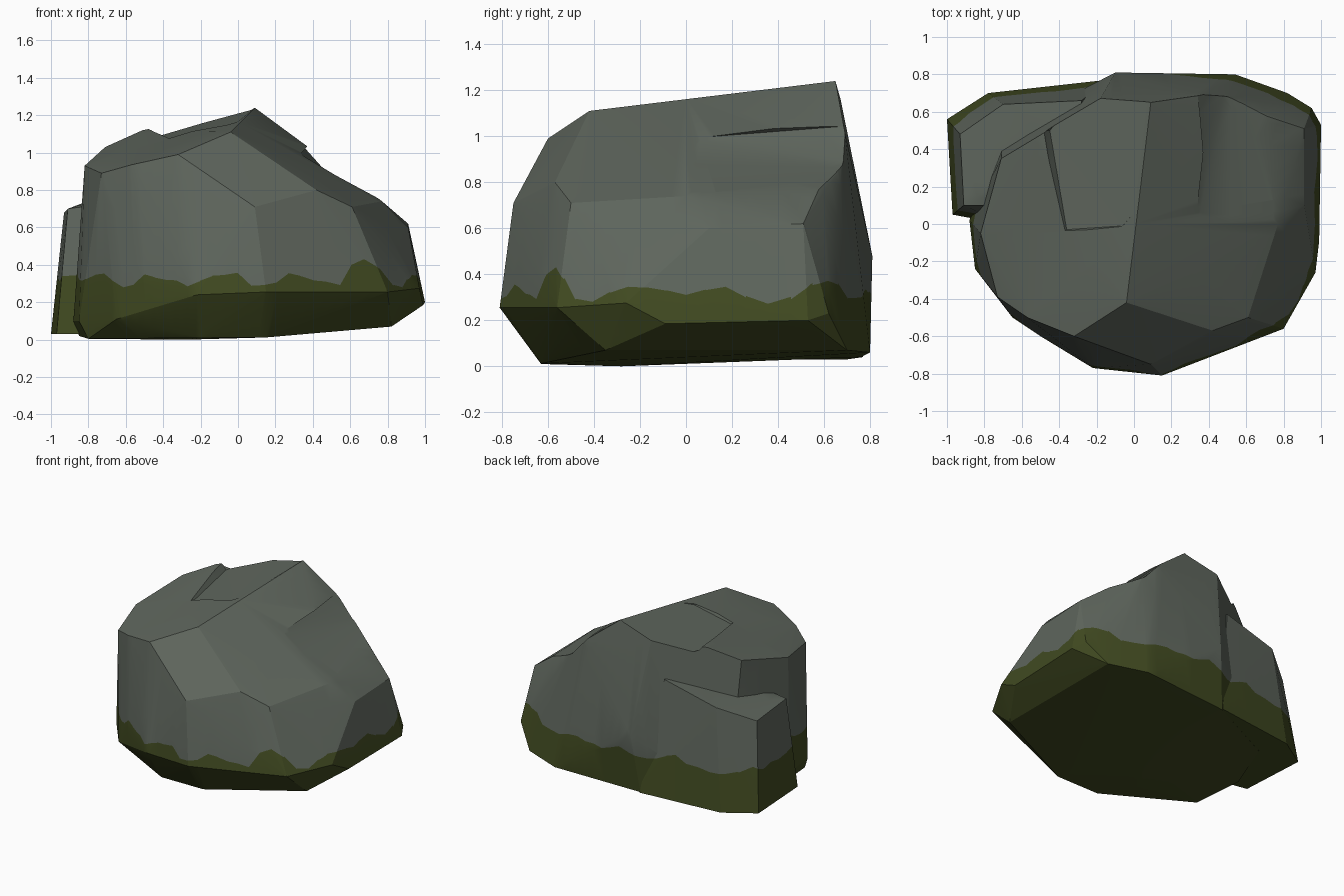
import bpy, bmesh, math, random
from mathutils import Vector

if "Cube" in bpy.data.objects:
    bpy.data.objects.remove(bpy.data.objects["Cube"])

random.seed(4)


def hull(name, pts):
    """Faceted stone chunk: convex hull of a few corner points."""
    bm = bmesh.new()
    for p in pts:
        bm.verts.new(p)
    bmesh.ops.convex_hull(bm, input=bm.verts[:])
    junk = [v for v in bm.verts if not v.link_faces]
    bmesh.ops.delete(bm, geom=junk, context='VERTS')
    bmesh.ops.recalc_face_normals(bm, faces=bm.faces[:])
    me = bpy.data.meshes.new(name)
    bm.to_mesh(me)
    bm.free()
    ob = bpy.data.objects.new(name, me)
    bpy.context.collection.objects.link(ob)
    return ob


def boolean(target, tool, op):
    m = target.modifiers.new(op, 'BOOLEAN')
    m.operation, m.object, m.solver = op, tool, 'EXACT'
    bpy.context.view_layer.objects.active = target
    bpy.ops.object.modifier_apply(modifier=m.name)
    bpy.data.objects.remove(tool, do_unlink=True)


def material(name, col):
    m = bpy.data.materials.new(name)
    m.diffuse_color = (*col, 1)
    m.use_nodes = True
    m.node_tree.nodes["Principled BSDF"].inputs["Base Color"].default_value = m.diffuse_color
    return m


# main boulder
rock = hull("mossy_boulder", [
    # crown and ridge
    (.09, .65, 1.24), (0, .06, 1.165), (-.04, -.42, 1.11), (-.51, .47, 1.12),
    (-.18, .67, 1.17), (-.71, .35, 1.03), (-.82, -.05, .93), (-.73, -.39, .89),
    (-.57, -.5, .935), (-.32, -.6, .99),
    # shoulders
    (.09, -.75, .71), (.42, -.57, .8), (.61, -.5, .71), (.37, .69, 1.02),
    (.5, .68, .88), (.77, 0, .74), (.91, .51, .62), (.91, .1, .6),
    # widest band
    (.15, -.81, .255), (.8, -.56, .255), (.97, -.26, .275), (.99, -.09, .185),
    (1, .53, .2), (.95, .62, .23), (-.1, .81, .48), (-.22, -.77, .24),
    (-.5, -.6, .3), (-.65, -.5, .11), (-.85, -.24, .1), (-.88, .02, .1),
    # foot
    (.82, -.35, .07), (.15, -.63, .012), (-.2, -.63, .01), (-.8, -.28, .005),
    (-.28, -.28, 0), (-.85, .1, .02), (-.7, .5, .03), (-.15, .76, .04),
    (.54, .8, .06), (.82, .7, .07)])

# low ledge on the back left
ledge = hull("ledge", [
    (-1, .56, .03), (-.97, .05, .03), (-.78, .7, .03), (-.15, .77, .04),
    (-.7, .0, .03), (-.91, .1, .7), (-.93, .48, .68), (-.7, .64, .78),
    (-.28, .66, .89), (-.68, .1, .73), (-.3, .5, .88)])
boolean(rock, ledge, 'UNION')

# shallow chipped slab on the crown
chip = hull("chip_cutter", [
    (-.45, .5, 1.08), (-.2, .8, 1.165), (.09, .8, 1.245), (.09, .65, 1.24),
    (0, .06, 1.166), (-.06, -.01, 1.14), (-.36, -.03, 1.065),
    (-.53, .5, 1.2), (-.2, .8, 1.4), (.09, .8, 1.4), (.02, .06, 1.4), (-.46, -.1, 1.2)])
boolean(rock, chip, 'DIFFERENCE')

# shallow hollow in the right slope, deepest at the back
hollow = hull("hollow_cutter", [
    (.34, .9, 1.06), (.52, .9, .86), (.8, .9, .72), (.8, .9, 1.2),
    (.34, 0, .99), (.52, 0, .88), (.78, 0, .74), (.8, 0, 1.2)])
boolean(rock, hollow, 'DIFFERENCE')

# wavy moss line: cut into wedges, then cut each wedge at its own height
N = 72
heights = [.325 + .03 * math.sin(i * 1.1) + random.uniform(-.025, .025) for i in range(N)]
for i, h in ((63, .4), (64, .43), (65, .38)):
    heights[i] = h
step = 2 * math.pi / N


def wedge(f):
    c = f.calc_center_median()
    return int((math.atan2(c.y, c.x) % (2 * math.pi)) / step) % N


def moss_plane(i):
    a = (i + .5) * step
    h0, h1 = heights[i], heights[(i + 1) % N]
    tangent = Vector((-math.sin(a), math.cos(a), 0))
    co = Vector((.85 * math.cos(a), .85 * math.sin(a), (h0 + h1) / 2))
    n = Vector((0, 0, 1)) - tangent * ((h1 - h0) / (.85 * step))
    return co, n.normalized()


rock.data.materials.clear()
rock.data.materials.append(material("grey_stone", (.113, .132, .109)))
rock.data.materials.append(material("moss_green", (.052, .068, .015)))

bm = bmesh.new()
bm.from_mesh(rock.data)
for i in range(N // 2):
    a = i * step
    bmesh.ops.bisect_plane(bm, geom=bm.verts[:] + bm.edges[:] + bm.faces[:], dist=1e-5,
                           plane_co=(0, 0, 0), plane_no=(-math.sin(a), math.cos(a), 0))
for i in range(N):
    fs = [f for f in bm.faces if wedge(f) == i]
    es = {e for f in fs for e in f.edges}
    vs = {v for f in fs for v in f.verts}
    co, n = moss_plane(i)
    bmesh.ops.bisect_plane(bm, geom=list(vs) + list(es) + fs, dist=1e-5,
                           plane_co=co, plane_no=n)
for f in bm.faces:
    co, n = moss_plane(wedge(f))
    f.material_index = 1 if (f.calc_center_median() - co).dot(n) < 0 else 0
bm.to_mesh(rock.data)
bm.free()

bpy.context.view_layer.objects.active = rock
rock.select_set(True)
bpy.ops.object.shade_smooth_by_angle(angle=math.radians(20))
